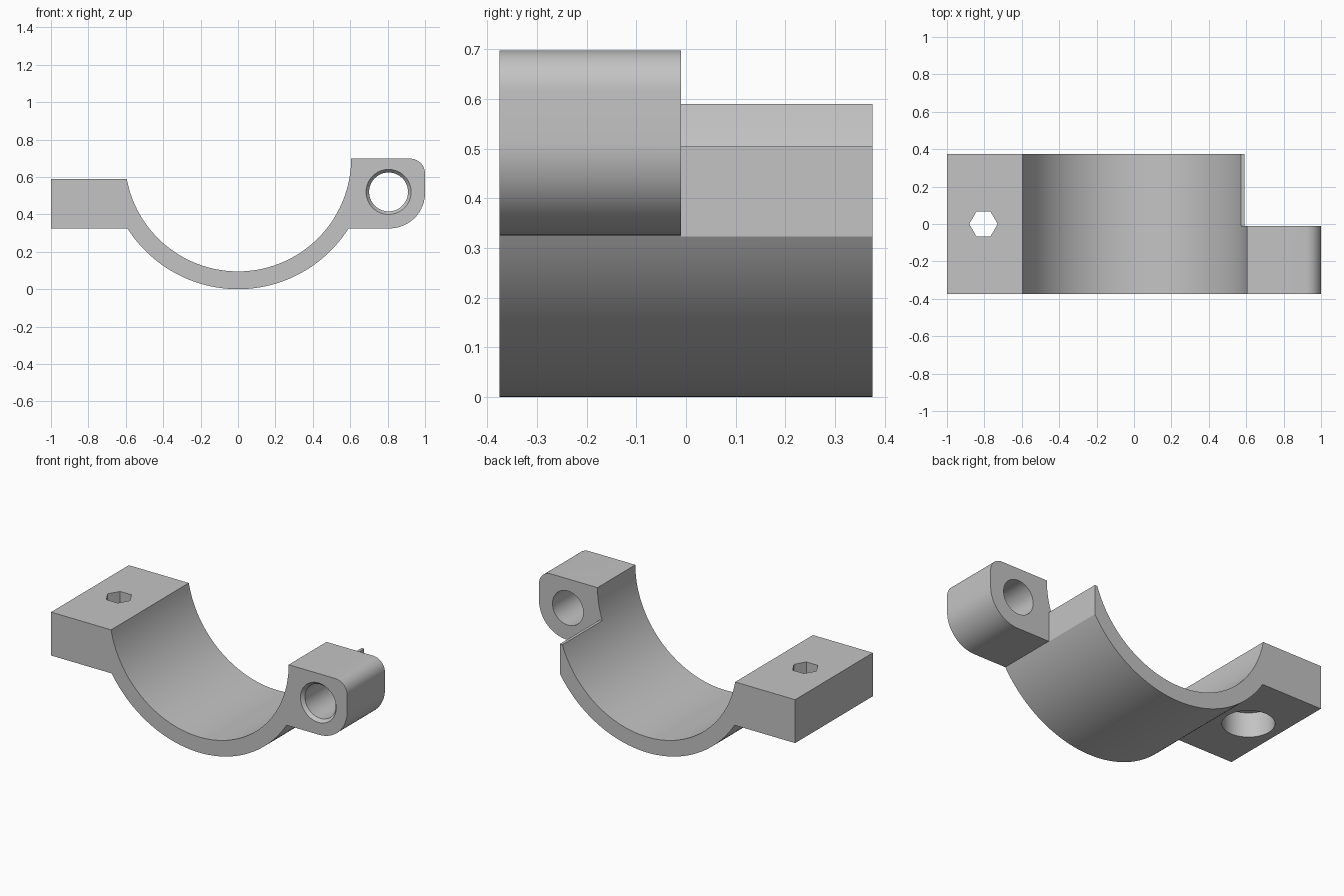
import bpy, bmesh
from math import sin, cos, pi, asin, radians
from mathutils import Matrix

if "Cube" in bpy.data.objects:
    bpy.data.objects.remove(bpy.data.objects["Cube"], do_unlink=True)

# Main dimensions
HALF_DEPTH = 0.375
AXIS_Z, R_IN, R_OUT = 0.7, 0.605, 0.7
FLANGE_TOP, LUG_TOP, FLANGE_BOTTOM = 0.59, 0.698, 0.325
LUG_X, LUG_Z = 0.805, 0.52
BOLT_X = -0.805

grey = bpy.data.materials.new("plain grey")
grey.use_nodes = True
colour = (0.55, 0.55, 0.55, 1)
grey.diffuse_color = colour
grey.node_tree.nodes["Principled BSDF"].inputs["Base Color"].default_value = colour


def make_object(name, bm):
    bmesh.ops.recalc_face_normals(bm, faces=bm.faces)
    mesh = bpy.data.meshes.new(name)
    bm.to_mesh(mesh)
    bm.free()
    obj = bpy.data.objects.new(name, mesh)
    bpy.context.collection.objects.link(obj)
    mesh.materials.append(grey)
    return obj


def arc(cx, cz, r, start, end, steps):
    angles = [start + (end - start) * i / steps for i in range(steps + 1)]
    return [(cx + r * cos(a), cz + r * sin(a)) for a in angles]


def extrude(name, outline, y0, y1):
    bm = bmesh.new()
    face = bm.faces.new([bm.verts.new((x, y0, z)) for x, z in outline])
    new = bmesh.ops.extrude_face_region(bm, geom=[face])["geom"]
    verts = [v for v in new if isinstance(v, bmesh.types.BMVert)]
    bmesh.ops.translate(bm, verts=verts, vec=(0, y1 - y0, 0))
    return make_object(name, bm)


def tapered(name, sides, r1, r2, length, centre, tilt="Z", turn=0):
    bm = bmesh.new()
    place = Matrix.Translation(centre)
    if tilt == "Y":
        place = place @ Matrix.Rotation(radians(-90), 4, "X")
    place = place @ Matrix.Rotation(turn, 4, "Z")
    bmesh.ops.create_cone(bm, cap_ends=True, segments=sides, radius1=r1,
                          radius2=r2, depth=length, matrix=place)
    return make_object(name, bm)


def box(name, x0, x1, y0, y1, z0, z1):
    return extrude(name, [(x0, z0), (x1, z0), (x1, z1), (x0, z1)], y0, y1)


def drop(z, r):
    return asin((AXIS_Z - z) / r)


# Clamp half: saddle with flange on one side and hinge lug on the other
outer = drop(FLANGE_BOTTOM, R_OUT)
outline = [(-1, FLANGE_TOP), (-1, FLANGE_BOTTOM)]
outline += arc(0, AXIS_Z, R_OUT, pi + outer, 2 * pi - outer, 64)
outline += arc(0.81, FLANGE_BOTTOM + 0.19, 0.19, -pi / 2, 0, 24)
outline += arc(0.92, LUG_TOP - 0.08, 0.08, 0, pi / 2, 12)
outline += arc(0, AXIS_Z, R_IN, -drop(LUG_TOP, R_IN),
               -pi + drop(FLANGE_TOP, R_IN), 72)
clamp = extrude("clamp_half", outline, -HALF_DEPTH, HALF_DEPTH)

cutters = [
    # Clearance behind the hinge lug
    box("lug_clearance", 0.59, 1.2, -0.01, 0.6, 0.2, 0.9),
    box("lip_clearance", 0.3, 1.1, -0.01, 0.5, 0.505, 0.8),
    # Hinge pin hole with chamfered mouth
    tapered("pin_hole", 64, 0.104, 0.104, 1, (LUG_X, -0.2, LUG_Z), "Y"),
    tapered("pin_chamfer", 64, 0.137, 0.104, 0.04,
            (LUG_X, -HALF_DEPTH, LUG_Z), "Y"),
    # Hexagonal socket over a round bore
    tapered("hex_socket", 6, 0.076, 0.076, 1, (BOLT_X, 0, 0.5), "Z", pi / 6),
    tapered("bolt_bore", 64, 0.143, 0.143, 0.3, (BOLT_X, 0, 0.325)),
]

bpy.context.view_layer.objects.active = clamp
for cutter in cutters:
    cutter.hide_render = True
    mod = clamp.modifiers.new(cutter.name, "BOOLEAN")
    mod.operation, mod.solver, mod.object = "DIFFERENCE", "EXACT", cutter
    bpy.ops.object.modifier_apply(modifier=mod.name)
    bpy.data.objects.remove(cutter, do_unlink=True)

# Smooth curved walls, keep machined edges crisp
bpy.ops.object.select_all(action="DESELECT")
clamp.select_set(True)
bpy.ops.object.shade_smooth_by_angle(angle=radians(25))
